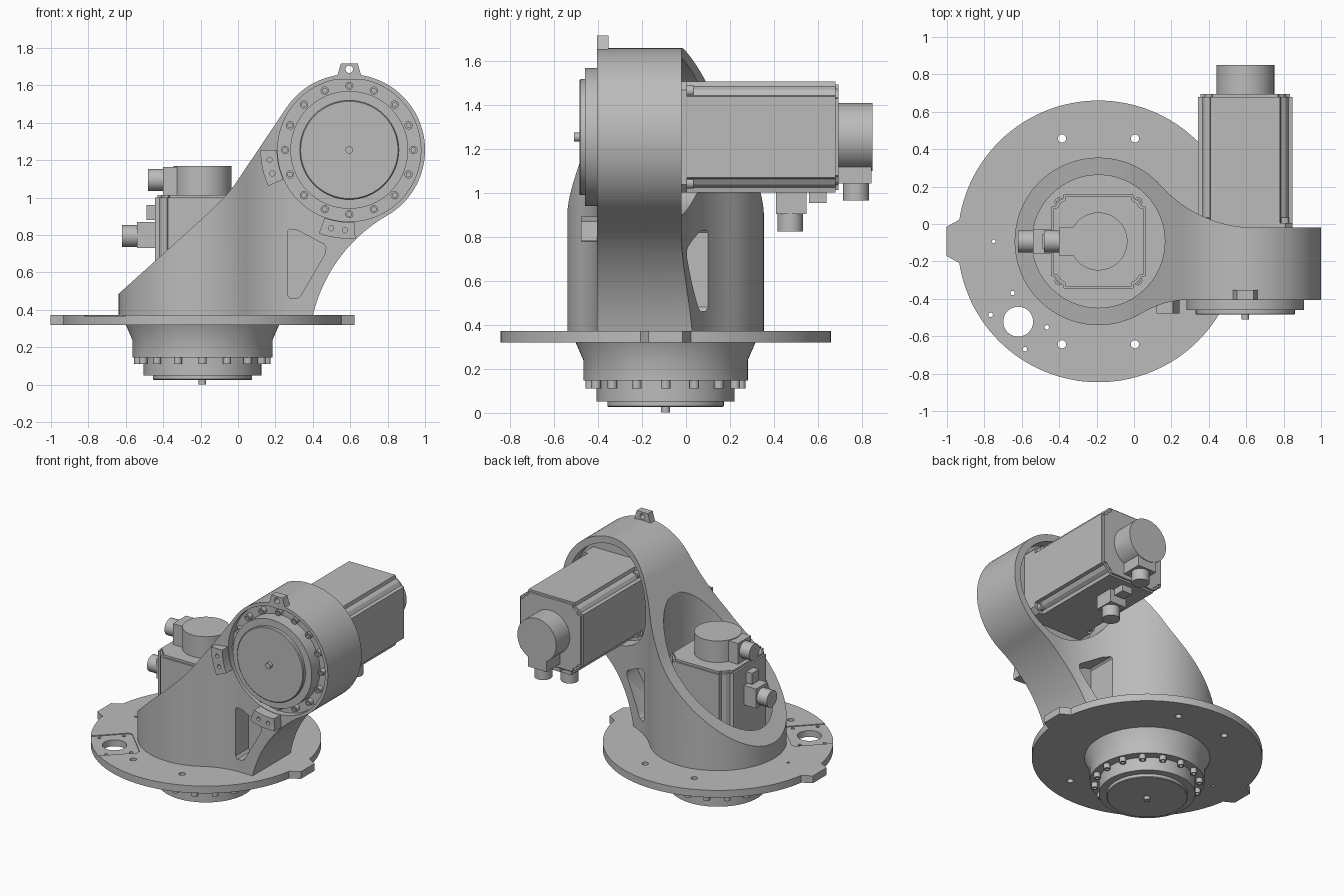
import bpy, bmesh
from math import sin, cos, radians
from mathutils import Matrix, Vector

if "Cube" in bpy.data.objects:
    bpy.data.objects.remove(bpy.data.objects["Cube"])

grey = bpy.data.materials.new("machined_grey")
grey.use_nodes = True
grey.diffuse_color = (0.5, 0.5, 0.5, 1)
grey.node_tree.nodes["Principled BSDF"].inputs["Base Color"].default_value = (0.5, 0.5, 0.5, 1)

# Frames: FRONT draws in x/z and extrudes toward -y, BACK turns local z to +y
FRONT = Matrix.Rotation(radians(90), 4, 'X')
BACK = Matrix(((0, 1, 0, 0), (0, 0, 1, 0), (1, 0, 0, 0), (0, 0, 0, 1)))
SIDE = Matrix.Rotation(radians(-90), 4, 'Y')
AX, AY = -0.19, -0.093       # vertical axis
HX, HZ = 0.595, 1.255        # horizontal axis
BASE = Matrix.Translation((AX, AY, 0))


def finish(name, bm, frame):
    bmesh.ops.recalc_face_normals(bm, faces=bm.faces[:])
    bmesh.ops.transform(bm, matrix=frame, verts=bm.verts[:])
    mesh = bpy.data.meshes.new(name)
    bm.to_mesh(mesh)
    bm.free()
    mesh.materials.append(grey)
    obj = bpy.data.objects.new(name, mesh)
    bpy.context.collection.objects.link(obj)
    return obj


def prism(name, pts, z0, z1, frame=Matrix()):
    bm = bmesh.new()
    face = bm.faces.new([bm.verts.new((x, y, z0)) for x, y in pts])
    ext = bmesh.ops.extrude_face_region(bm, geom=[face])
    top = [v for v in ext["geom"] if isinstance(v, bmesh.types.BMVert)]
    bmesh.ops.translate(bm, verts=top, vec=(0, 0, z1 - z0))
    return finish(name, bm, frame)


def lathe(name, profile, frame=Matrix(), n=64):
    bm = bmesh.new()
    rings = [[bm.verts.new((r * cos(radians(360 * i / n)), r * sin(radians(360 * i / n)), z))
              for i in range(n)] for r, z in profile]
    for a, b in zip(rings, rings[1:]):
        for i in range(n):
            j = (i + 1) % n
            bm.faces.new((a[i], a[j], b[j], b[i]))
    bm.faces.new(rings[0])
    bm.faces.new(rings[-1])
    return finish(name, bm, frame)


def arc(cx, cy, r, a0, a1, n=24):
    angles = [radians(a0 + (a1 - a0) * i / n) for i in range(n + 1)]
    return [(cx + r * cos(a), cy + r * sin(a)) for a in angles]


def circle(cx, cy, r, n=64):
    return arc(cx, cy, r, 0, 360, n)[:-1]


def rect(x0, x1, y0, y1):
    return [(x0, y0), (x1, y0), (x1, y1), (x0, y1)]


def boolean(obj, cutter, op='DIFFERENCE'):
    mod = obj.modifiers.new("cut", 'BOOLEAN')
    mod.operation, mod.solver, mod.object = op, 'EXACT', cutter
    with bpy.context.temp_override(object=obj, active_object=obj):
        bpy.ops.object.modifier_apply(modifier=mod.name)
    bpy.data.objects.remove(cutter)


def gearbox(label, frame):
    lathe(label + "_gearbox", [(0.375, 0.04), (0.375, 0), (0.315, 0), (0.315, -0.095), (0.265, -0.095),
                               (0.265, -0.115), (0.26, -0.12), (0.02, -0.12), (0.02, -0.145)], frame)
    for i in range(16):
        a = radians(22.5 * i)
        lathe(f"{label}_gearbox_bolt_{i + 1}",
              [(0.022, 0.005), (0.022, -0.035), (0.012, -0.035), (0.012, -0.02)],
              frame @ Matrix.Translation((0.343 * cos(a), 0.343 * sin(a), 0)), 16)


def motor(label, frame):
    # Square body with grooved corners
    corner = [(0.253, 0.185), (0.23, 0.19), (0.215, 0.215), (0.19, 0.23), (0.185, 0.253)]
    section = []
    for k in range(4):
        turn = Matrix.Rotation(radians(90 * k), 2)
        section += [tuple(turn @ Vector(p)) for p in corner]
    prism(label + "_motor_body", section, 0, 0.68, frame)
    prism(label + "_motor_cap", [(x * 0.95, y * 0.95) for x, y in section], 0.68, 0.695, frame)
    h, c = 0.253, 0.215
    prism(label + "_motor_flange", [(h, -c), (h, c), (c, h), (-c, h), (-h, c), (-h, -c), (-c, -h), (c, -h)],
          -0.12, 0.005, frame)
    for i, (sx, sy) in enumerate([(1, 1), (-1, 1), (-1, -1), (1, -1)]):
        lathe(f"{label}_motor_screw_{i + 1}", [(0.025, 0), (0.025, 0.035), (0.012, 0.035), (0.012, 0.02)],
              frame @ Matrix.Translation((0.21 * sx, 0.21 * sy, 0)), 16)
    # Encoder and plugs
    prism(label + "_encoder", circle(0, 0, 0.155), 0.69, 0.85, frame)
    prism(label + "_encoder_block", rect(-0.212, -0.1, -0.075, 0.075), 0.695, 0.845, frame)
    prism(label + "_power_block", rect(-0.35, -0.24, -0.065, 0.065), 0.41, 0.55, frame)
    prism(label + "_small_block", rect(-0.3, -0.24, -0.04, 0.04), 0.56, 0.64, frame)
    for part, u, d in (("encoder", 0.775, 0.2), ("power", 0.475, 0.34)):
        prism(f"{label}_{part}_plug", circle(0, 0, 0.059, 32), d, d + 0.09,
              frame @ Matrix.Translation((0, 0, u)) @ SIDE)


# Turntable plate with two stop lugs
plate = prism("base_plate", circle(0, 0, 0.753, 128), 0.32, 0.372, BASE)
for s in (-1, 1):
    lug = prism("lug", [(s * 0.65, -0.14), (s * 0.735, -0.12), (s * 0.812, -0.078),
                        (s * 0.812, 0.078), (s * 0.735, 0.12), (s * 0.65, 0.14)], 0.32, 0.372, BASE)
    boolean(plate, lug, 'UNION')
boolean(plate, prism("bore", circle(0, 0, 0.355), 0.2, 0.5, BASE))
for x, y in [(sx * 0.195, sy * 0.55) for sx in (-1, 1) for sy in (-1, 1)]:
    boolean(plate, prism("hole", circle(x, y, 0.022, 20), 0.2, 0.5, BASE))
boolean(plate, prism("pin_hole", circle(-0.56, 0, 0.01, 12), 0.2, 0.5, BASE))

# Cable outlet: shallow square recess with a round opening and screw holes
outlet = BASE @ Matrix.Rotation(radians(225), 4, 'Z')
recess = [(0.485, -0.155), (0.85, -0.155), (0.85, 0.155), (0.485, 0.155), (0.465, 0.135), (0.465, -0.135)]
boolean(plate, prism("recess", recess, 0.366, 0.5, outlet))
boolean(plate, prism("opening", circle(0.607, 0, 0.08, 40), 0.2, 0.5, outlet))
for x, y in [(px, sy * 0.13) for px in (0.52, 0.685) for sy in (-1, 1)]:
    boolean(plate, prism("screw_hole", circle(x, y, 0.012, 12), 0.2, 0.5, outlet))

# Neck below the plate
lathe("neck", [(0.375, 0.145), (0.375, 0.24), (0.41, 0.32)], BASE)

# Arm casting: plan outline intersected with the front outline
plan = (arc(0.65, 0.66, 0.68, 270, 221.9) + arc(AX, AY, 0.448, 41.9, 301, 72)[1:]
        + arc(0.30, -0.908, 0.503, 121, 90)[1:] + [(1.1, -0.405), (1.1, -0.02)])
side = ([(-0.7, 0.43), (-0.7, 0.36), (0.398, 0.36)] + arc(1.217, 0.178, 0.839, 166.8, 120)
        + arc(HX, HZ, 0.405, -60, 146, 64)[1:]
        + [(-0.02, 1.066), (-0.06, 1.018), (-0.1, 0.975), (-0.15, 0.927), (-0.2, 0.88)])
arm = prism("arm_casting", plan, 0.365, 1.8)
boolean(arm, prism("outline", side, -1, 1, FRONT), 'INTERSECT')
boolean(arm, prism("motor_well", circle(0, 0, 0.355), 0.2, 2, BASE))
boolean(arm, prism("hub_well", circle(HX, HZ, 0.355), -0.6, 0.1, FRONT))
boolean(arm, prism("hub_recess", circle(HX, HZ, 0.383), 0.36, 0.6, FRONT))

# Lightening pockets either side of a web
pocket = [(0.265, 0.82), (0.275, 0.832), (0.32, 0.825), (0.46, 0.75), (0.47, 0.735), (0.465, 0.70),
          (0.335, 0.475), (0.315, 0.46), (0.28, 0.46), (0.265, 0.48)]
for y0, y1 in ((0.26, 0.7), (-0.7, 0.12)):
    boolean(arm, prism("pocket", pocket, y0, y1, FRONT))

# Stop pads beside the hub
for name, angle in (("upper_stop_pad", 192), ("lower_stop_pad", 262)):
    pad = prism(name, arc(HX, HZ, 0.475, angle - 12, angle + 12, 8)
                + arc(HX, HZ, 0.386, angle + 12, angle - 12, 8), 0.38, 0.478, FRONT)
    for d in (-5, 5):
        a = radians(angle + d)
        boolean(pad, prism("hole", circle(HX + 0.43 * cos(a), HZ + 0.43 * sin(a), 0.014, 16), 0.45, 0.6, FRONT))

# Lifting eye on top of the hub
eye = prism("lifting_eye", [(HX - 0.075, 1.63), (HX + 0.075, 1.63), (HX + 0.06, 1.665), (HX + 0.045, 1.718),
                            (HX - 0.045, 1.718), (HX - 0.06, 1.665)], 0.352, 0.406, FRONT)
boolean(eye, prism("hole", circle(HX, 1.686, 0.02, 20), 0.2, 0.6, FRONT))

# Drive units
gearbox("base", BASE @ Matrix.Translation((0, 0, 0.145)))
gearbox("hub", Matrix.Translation((HX, -0.365, HZ)) @ BACK)
motor("base", BASE @ Matrix.Translation((0, 0, 0.32)))
motor("hub", Matrix.Translation((HX, 0, HZ)) @ BACK)

# Smooth the round faces and keep the edges sharp
for obj in bpy.context.scene.objects:
    obj.select_set(obj.type == 'MESH')
    if obj.type == 'MESH':
        bpy.context.view_layer.objects.active = obj
bpy.ops.object.shade_smooth_by_angle(angle=radians(25))
